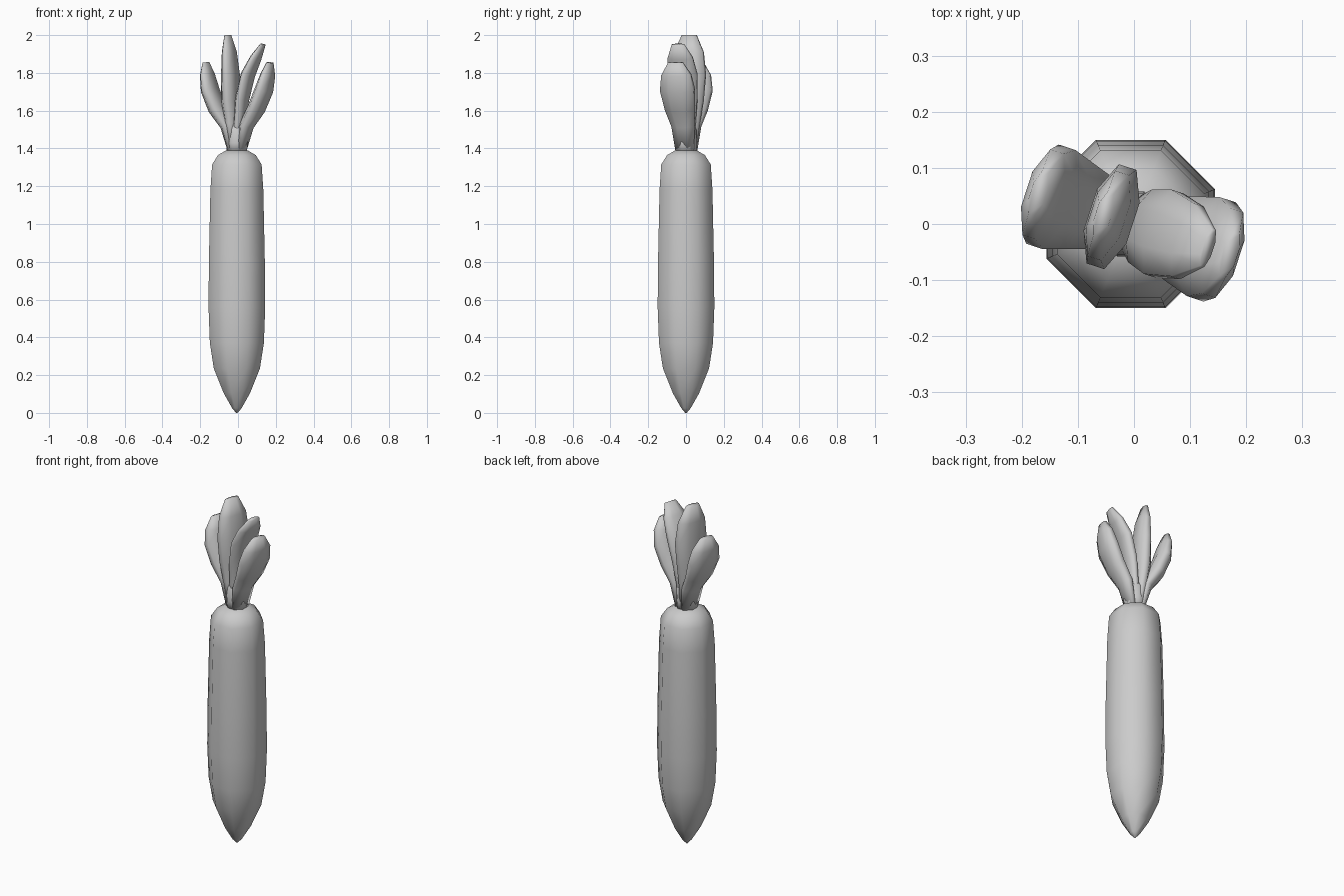
import bpy
import bmesh
from math import cos, sin, pi
from mathutils import Vector

cube = bpy.data.objects.get("Cube")
if cube:
    bpy.data.objects.remove(cube, do_unlink=True)

grey = bpy.data.materials.new("plain grey")
grey.use_nodes = True
grey.diffuse_color = (0.6, 0.6, 0.6, 1)
grey.node_tree.nodes["Principled BSDF"].inputs["Base Color"].default_value = (0.6, 0.6, 0.6, 1)

SIDES = 8
CENTRE_X = -0.006
FLAT = 1 / cos(pi / SIDES)      # turns a flat-to-flat half width into a corner radius
OUT = Vector((0.95, -0.31, 0))  # direction the foliage fans along
WIDE = Vector((0.31, 0.95, 0))  # direction of the leaf blades' width


def loft(name, rings):
    """Skin octagonal rings given as (centre, axis a, axis b) and cap both ends."""
    bm = bmesh.new()
    loops = []
    for centre, a, b in rings:
        angles = [2 * pi * (i + 0.5) / SIDES for i in range(SIDES)]
        loops.append([bm.verts.new(centre + FLAT * (a * cos(t) + b * sin(t))) for t in angles])
    for low, high in zip(loops, loops[1:]):
        for i in range(SIDES):
            j = (i + 1) % SIDES
            bm.faces.new((low[i], low[j], high[j], high[i]))
    bm.faces.new(loops[0][::-1])
    bm.faces.new(loops[-1])
    bmesh.ops.recalc_face_normals(bm, faces=bm.faces)
    for face in bm.faces:
        face.smooth = True
    mesh = bpy.data.meshes.new(name)
    bm.to_mesh(mesh)
    bm.free()
    mesh.materials.append(grey)
    obj = bpy.data.objects.new(name, mesh)
    bpy.context.collection.objects.link(obj)
    return obj


def turned(name, profile):
    """Octagonal upright solid from (half width, height) pairs."""
    return loft(name, [(Vector((CENTRE_X, 0, z)), Vector((r, 0, 0)), Vector((0, r, 0)))
                       for r, z in profile])


# Root body and the short neck the leaves grow from
turned("root_body", [(0.004, 0), (0.025, 0.025), (0.07, 0.105), (0.122, 0.235), (0.143, 0.37),
                     (0.15, 0.56), (0.148, 0.8), (0.14, 1.18), (0.131, 1.315),
                     (0.1, 1.365), (0.06, 1.388), (0.02, 1.392)])
turned("leaf_neck", [(0.053, 1.38), (0.058, 1.43), (0.055, 1.5), (0.03, 1.55)])


def leaf(name, path, widths, depths):
    """Flattened blade following (x, height) points in the fan plane."""
    points = [OUT * (x / OUT.x) + Vector((0, 0, z)) for x, z in path]
    rings = []
    for i, point in enumerate(points):
        along = (points[min(i + 1, len(points) - 1)] - points[max(i - 1, 0)]).normalized()
        rings.append((point, WIDE.cross(along).normalized() * depths[i], WIDE * widths[i]))
    return loft(name, rings)


# Four blades fanning sideways from the neck
blade_widths = (0.05, 0.062, 0.08, 0.093, 0.08, 0.04)
blade_depths = (0.02, 0.033, 0.04, 0.04, 0.031, 0.014)
leaf("right_outer_leaf", [(-0.03, 1.39), (-0.055, 1.52), (-0.11, 1.61),
                          (-0.148, 1.71), (-0.162, 1.79), (-0.17, 1.855)],
     blade_widths, blade_depths)
leaf("left_outer_leaf", [(0.02, 1.39), (0.045, 1.52), (0.097, 1.61),
                         (0.138, 1.71), (0.158, 1.79), (0.17, 1.855)],
     blade_widths, blade_depths)
leaf("tall_leaf", [(-0.015, 1.39), (-0.032, 1.53), (-0.04, 1.65),
                   (-0.04, 1.79), (-0.046, 1.91), (-0.054, 2.0)],
     blade_widths, blade_depths)
leaf("left_inner_leaf", [(0.0, 1.39), (0.006, 1.53), (0.022, 1.66),
                         (0.053, 1.79), (0.095, 1.88), (0.132, 1.95)],
     [w * 0.85 for w in blade_widths], [d * 0.75 for d in blade_depths])
